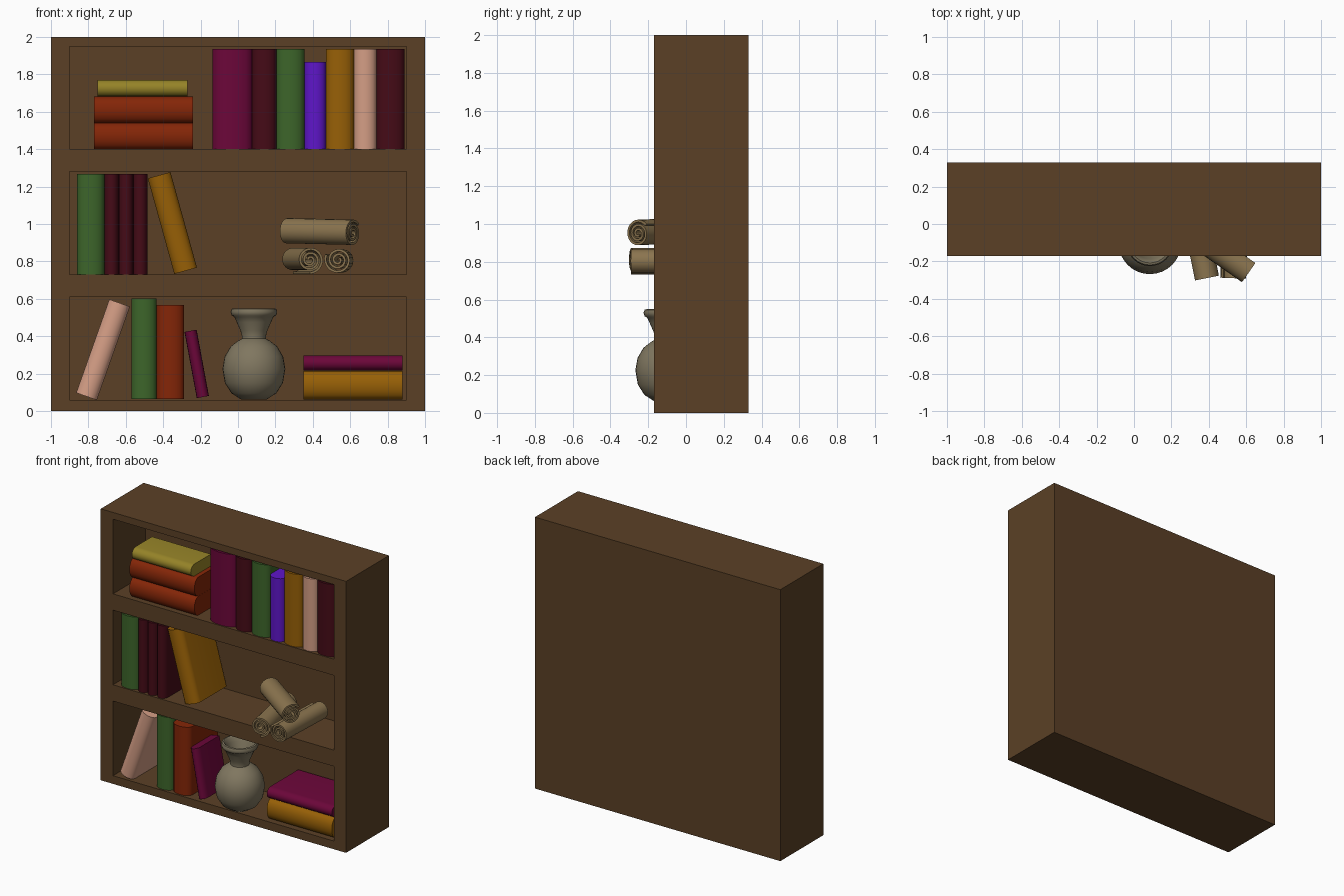
import bpy, bmesh
from math import sin, cos, pi, radians
from mathutils import Vector, Matrix

if "Cube" in bpy.data.objects:
    bpy.data.objects.remove(bpy.data.objects["Cube"])

FRONT, REAR, BACK_WALL = -0.17, 0.33, 0.21


def material(name, hexa):
    lin = [(int(hexa[i:i + 2], 16) / 255) ** 2.2 for i in (0, 2, 4)]
    m = bpy.data.materials.new(name)
    m.diffuse_color = (*lin, 1)
    m.use_nodes = True
    m.node_tree.nodes["Principled BSDF"].inputs["Base Color"].default_value = m.diffuse_color
    return m


MATS = {n: material(n, h) for n, h in dict(
    wood="5b422a", plum="6b0f3c", maroon="47131d", green="3f652e", violet="5f1cc8",
    ochre="96600f", pink="d39c84", rust="832a10", yellow="94822c",
    parchment="8a7450", clay="7f7660").items()}


def make_object(name, bm, mat, smooth=None):
    bmesh.ops.recalc_face_normals(bm, faces=bm.faces)
    me = bpy.data.meshes.new(name)
    bm.to_mesh(me)
    bm.free()
    ob = bpy.data.objects.new(name, me)
    bpy.context.collection.objects.link(ob)
    me.materials.append(MATS[mat])
    if smooth:
        bpy.ops.object.select_all(action='DESELECT')
        ob.select_set(True)
        bpy.context.view_layer.objects.active = ob
        bpy.ops.object.shade_smooth_by_angle(angle=radians(smooth))
    return ob


def add_box(bm, lo, hi):
    lo, hi = Vector(lo), Vector(hi)
    bmesh.ops.create_cube(bm, size=1, matrix=Matrix.Translation((lo + hi) / 2)
                          @ Matrix.Diagonal((*(hi - lo), 1)))


# Case: one block with three compartments cut out
bm = bmesh.new()
add_box(bm, (-1, FRONT, 0), (1, REAR, 2))
case = make_object("bookcase", bm, "wood")
bm = bmesh.new()
for z in (0.06, 0.73, 1.40):
    add_box(bm, (-0.9, FRONT - 0.2, z), (0.9, BACK_WALL, z + 0.55))
cutter = make_object("compartment_cutter", bm, "wood")
cutter.hide_render = True
mod = case.modifiers.new("compartments", 'BOOLEAN')
mod.operation, mod.object, mod.solver = 'DIFFERENCE', cutter, 'EXACT'
bpy.context.view_layer.objects.active = case
bpy.ops.object.modifier_apply(modifier=mod.name)
bpy.data.objects.remove(cutter)


# Books: rounded-spine section swept along the height; lean is clockwise from upright
def book(name, mat, x, z, width, height, lean=0, back=0.18):
    a = radians(lean)
    up, side = Vector((sin(a), 0, cos(a))), Vector((cos(a), 0, -sin(a)))
    base, n = Vector((x, 0, z)), 8
    bulge = 0.045
    section = [(-width / 2 * cos(pi * i / n), -0.12 - bulge * sin(pi * i / n)) for i in range(n + 1)]
    section += [(width / 2, back), (-width / 2, back)]
    bm = bmesh.new()
    face = bm.faces.new([bm.verts.new(base + side * u + Vector((0, y, 0))) for u, y in section])
    ext = bmesh.ops.extrude_face_region(bm, geom=[face])
    bmesh.ops.translate(bm, vec=up * height,
                        verts=[g for g in ext["geom"] if isinstance(g, bmesh.types.BMVert)])
    return make_object(name, bm, mat, 35)


def row(name, floor, x, books):
    for i, (mat, width, height) in enumerate(books):
        book(f"{name}_{i + 1}", mat, x + width / 2, floor, width, height)
        x += width


row("top_book", 1.401, -0.135, [("plum", .21, .535), ("maroon", .13, .535), ("green", .15, .535),
    ("violet", .115, .465), ("ochre", .15, .535), ("pink", .12, .535), ("maroon", .15, .535)])
row("middle_book", 0.731, -0.86, [("green", .145, .535)] + [("maroon", .077, .535)] * 3)
row("bottom_book", 0.064, -0.57, [("green", .135, .537), ("rust", .147, .503)])

# Leaning books
book("middle_leaning_book", "ochre", -0.28, 0.75, .126, .53, -15.5)
book("bottom_leaning_book", "pink", -0.81, 0.078, .117, .53, 19.5)
book("small_leaning_book", "plum", -0.188, 0.075, .066, .36, -10.5, 0.1)

# Lying books
book("lower_stacked_book", "rust", -0.77, 1.47, .14, .53, 90, 0.06)
book("middle_stacked_book", "rust", -0.77, 1.611, .14, .53, 90, 0.06)
book("upper_stacked_book", "yellow", -0.75, 1.726, .088, .48, 90, 0.07)
book("lower_lying_book", "ochre", 0.35, 0.138, .15, .53, 90, 0.2)
book("upper_lying_book", "plum", 0.35, 0.257, .082, .53, 90, 0.2)


# Scrolls: a thick spiral sheet, placed by its front end centre and axis direction
def scroll(name, end, direction, length, radius=0.076, turns=2.75, start=0.0):
    d = Vector(direction).normalized()
    side = d.cross(Vector((0, 0, 1))).normalized()
    up = side.cross(d)
    n, thick = 64, 0.013
    rings = []
    bm = bmesh.new()
    for i in range(n + 1):
        t = i / n
        ang = start + 2 * pi * turns * t
        r = 0.016 + (radius - 0.016) * t
        radial = side * cos(ang) + up * sin(ang)
        rings.append([bm.verts.new(Vector(end) + radial * rr - d * l)
                      for rr, l in ((r, 0), (r - thick, 0), (r - thick, length), (r, length))])
    for p, q in zip(rings, rings[1:]):
        for k in range(4):
            m = (k + 1) % 4
            bm.faces.new((p[k], p[m], q[m], q[k]))
    bm.faces.new(rings[0])
    bm.faces.new(rings[-1])
    make_object(name, bm, "parchment", 35)


scroll("left_scroll", (0.385, -0.29, 0.808), (0.2, -0.98, 0), 0.45)
scroll("right_scroll", (0.535, -0.29, 0.808), (-0.04, -1, 0), 0.46, start=2)
scroll("upper_scroll", (0.615, -0.255, 0.95), (0.82, -0.57, -0.02), 0.43, start=4)

# Vase: turned profile, outside from the base up, then down the inside
profile = [(0, .062), (.07, .063), (.12, .095), (.155, .15), (.168, .225), (.157, .29),
           (.125, .345), (.085, .376), (.064, .387), (.064, .4), (.072, .43), (.092, .475),
           (.105, .503), (.119, .512), (.125, .53), (.119, .546), (.108, .549), (.099, .54),
           (.088, .51), (.062, .44), (.05, .395), (.1, .34), (.14, .225), (.1, .11), (0, .085)]
bm = bmesh.new()
vs = [bm.verts.new((0.085 + r, -0.1, z)) for r, z in profile]
es = [bm.edges.new(pair) for pair in zip(vs, vs[1:])]
bmesh.ops.spin(bm, geom=vs + es, cent=(0.085, -0.1, 0), axis=(0, 0, 1), angle=2 * pi, steps=32)
bmesh.ops.remove_doubles(bm, verts=bm.verts, dist=1e-4)
make_object("vase", bm, "clay", 40)
